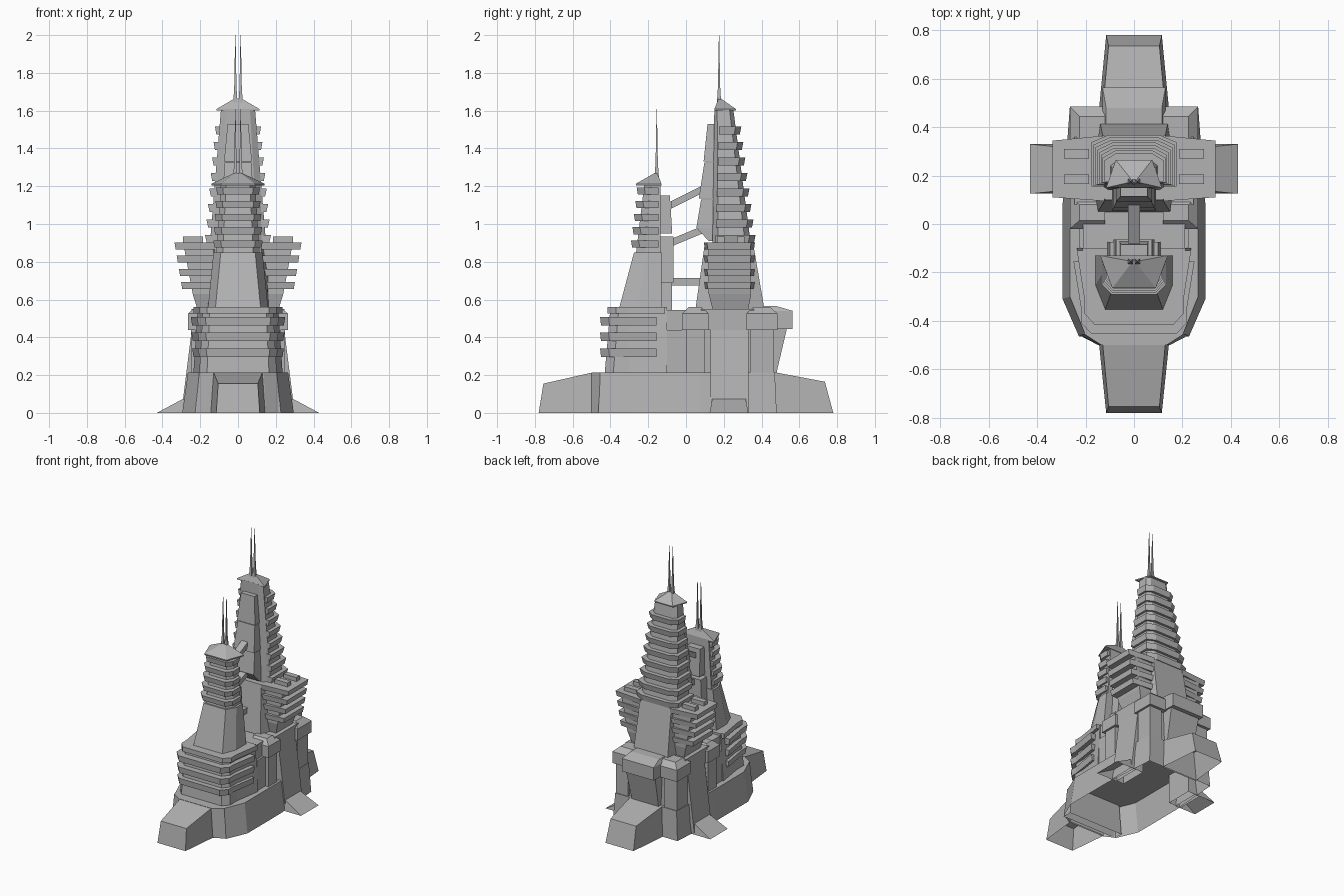
import bpy, bmesh
from mathutils import Vector

cube = bpy.data.objects.get("Cube")
if cube:
    bpy.data.objects.remove(cube)

stone = bpy.data.materials.new("stone_grey")
stone.use_nodes = True
grey = (0.45, 0.45, 0.45, 1)
stone.diffuse_color = grey
stone.node_tree.nodes["Principled BSDF"].inputs["Base Color"].default_value = grey


def skin(name, loops, pair=False, closed=True):
    """Skin matching loops, cap the ends, and mirror the part if it is one of a pair."""
    bm = bmesh.new()
    rows = [[bm.verts.new(point) for point in loop] for loop in loops]
    for low, high in zip(rows, rows[1:]):
        for i in range(len(low)):
            bm.faces.new((low[i - 1], low[i], high[i], high[i - 1]))
    bm.faces.new(rows[-1])
    if closed:
        bm.faces.new(reversed(rows[0]))
    bmesh.ops.recalc_face_normals(bm, faces=bm.faces)
    mesh = bpy.data.meshes.new(name)
    bm.to_mesh(mesh)
    bm.free()
    mesh.materials.append(stone)
    part = bpy.data.objects.new(name, mesh)
    bpy.context.collection.objects.link(part)
    if pair:
        part.modifiers.new("Mirror", "MIRROR").use_mirror_merge = False


def plan(width, front, back, nose=0, tail=0, narrow=0.7, stern=0.7):
    """Symmetric floor plan whose front and back corners may be cut off."""
    half = [(width * narrow, front)] if nose else []
    half += [(width, front + nose), (width, back - tail)]
    if tail:
        half.append((width * stern, back))
    return half + [(-x, y) for x, y in reversed(half)]


def keep_plan(width, front, back):
    """Faceted plan of the forward keep, widening towards the back."""
    return plan(width, front, back, nose=0.045, tail=0.2, narrow=0.8, stern=1.15)


def slab(inner, outer, front, back):
    """Off-centre floor plan for one of a pair."""
    return [(inner, front), (outer, front), (outer, back), (inner, back)]


def loft(name, bottom, top, lower, upper=None, **options):
    """Straight or tapered storey between two floor plans."""
    levels = ((bottom, lower), (top, upper or lower))
    skin(name, [[Vector((x, y, z)) for x, y in shape] for z, shape in levels], **options)


def profile(name, points):
    """Side profile of (y, z, half width) carried across the centre line."""
    skin(name, [[Vector((side * w, y, z)) for y, z, w in points] for side in (-1, 1)])


def lerp(a, b, t):
    return a + (b - a) * t


# Hull and shoulders, open underneath
deck = 0.215
loft("hull", 0, deck,
     plan(0.295, front=-0.465, back=0.48, nose=0.155, tail=0.4, narrow=0.77, stern=0.9),
     plan(0.265, front=-0.45, back=0.47, nose=0.15, tail=0.4, narrow=0.77, stern=0.95),
     closed=False)
loft("hull_shoulder", 0, deck,
     plan(0.225, front=-0.5, back=-0.4, nose=0.04, narrow=0.66),
     plan(0.205, front=-0.5, back=-0.4, nose=0.045, narrow=0.66), closed=False)

# Prow and stern, wedges that drop away from the deck
for name, side, root, lip, height in (("prow", -1, 0.49, 0.755, 0.155), ("stern", 1, 0.47, 0.735, 0.165)):
    sill = [(0.145, root, 0), (0.115, 0.78, 0)]
    roof = [(0.13, root, deck), (0.105, lip, height)]
    skin(name, [[Vector((x, side * y, z)) for x, y, z in half]
                + [Vector((-x, side * y, z)) for x, y, z in reversed(half)]
                for half in (sill, roof)], closed=False)

# Side buttresses and ramps
loft("hull_buttress", 0, 0.44, slab(0.2, 0.3, 0.13, 0.33), slab(0.2, 0.245, 0.13, 0.33),
     pair=True, closed=False)
loft("side_ramp", 0, 0.08, slab(0.26, 0.43, 0.125, 0.33), slab(0.26, 0.28, 0.14, 0.315),
     pair=True, closed=False)

# Middle block with corner columns and bevelled caps
loft("middle_block", deck, 0.545, plan(0.21, front=-0.12, back=0.45), closed=False)
loft("forward_wall", deck, 0.44, plan(0.225, front=-0.1, back=0.1), closed=False)
loft("side_band", 0.44, 0.55, plan(0.245, front=0.08, back=0.36))
for name, front, back in (("forward", 0, 0.1), ("rear", 0.34, 0.465)):
    cap = slab(0.12, 0.265, front - 0.02, back + 0.02)
    crown = slab(0.12, 0.225, front + 0.015, back - 0.02)
    loft(name + "_column", deck, 0.45, slab(0.15, 0.25, front, back), pair=True, closed=False)
    loft(name + "_cap", 0.44, 0.525, cap, pair=True)
    loft(name + "_cap_bevel", 0.525, 0.56, cap, crown, pair=True)
loft("stern_wall", deck, 0.45, plan(0.11, front=0.4, back=0.48),
     plan(0.12, front=0.4, back=0.535), closed=False)
balcony = plan(0.13, front=0.38, back=0.565)
loft("stern_balcony", 0.445, 0.54, balcony)
loft("stern_balcony_bevel", 0.54, 0.565, balcony, plan(0.115, front=0.38, back=0.48))

# Forward keep: faceted core, terraces and parapet
loft("keep_core", deck, 0.56, keep_plan(0.205, -0.43, -0.1), keep_plan(0.185, -0.4, -0.1), closed=False)
for i in range(3):
    bottom = lerp(0.297, 0.38, i)
    width = lerp(0.205, 0.208, i)
    loft("keep_terrace", bottom, bottom + 0.045,
         keep_plan(width, -0.45, -0.155), keep_plan(width * 1.03, -0.455, -0.155))
loft("keep_parapet", 0.525, 0.56, keep_plan(0.205, -0.415, -0.11))

# Forward tower: tapered shaft, core and tiers
loft("front_shaft", 0.55, 0.85,
     plan(0.16, front=-0.355, back=-0.13, nose=0.1, narrow=0.75),
     plan(0.13, front=-0.275, back=-0.13, nose=0.07))
loft("front_tower_core", 0.84, 1.22,
     plan(0.115, front=-0.265, back=-0.135, nose=0.05),
     plan(0.09, front=-0.22, back=-0.135, nose=0.04))
tiers = 5
for i in range(tiers):
    t = i / (tiers - 1)
    bottom = lerp(0.875, 1.155, t)
    front = lerp(-0.285, -0.255, t)
    width = lerp(0.125, 0.11, t)
    loft("front_tier", bottom, bottom + 0.038,
         plan(width, front, back=-0.145, nose=0.04),
         plan(width * 1.05, front - 0.006, back=-0.145, nose=0.04))

# Rear tower: flared shaft, core and tiers
loft("rear_shaft", 0.55, 0.9,
     plan(0.17, front=0.05, back=0.415, nose=0.15, tail=0.2, narrow=0.88, stern=0.82),
     plan(0.17, front=0.1, back=0.355, nose=0.1, tail=0.15, stern=0.75))
loft("rear_tower_core", 0.88, 1.61,
     plan(0.15, front=0.14, back=0.345, nose=0.03, tail=0.03),
     plan(0.09, front=0.15, back=0.25, nose=0.015, tail=0.02))
tiers = 8
for i in range(tiers):
    t = i / (tiers - 1)
    bottom = lerp(0.9, 1.475, t)
    front = lerp(0.155, 0.175, t)
    back = lerp(0.36, 0.285, t)
    width = lerp(0.165, 0.115, t)
    loft("rear_tier", bottom, bottom + 0.042,
         plan(width, front, back, tail=0.03, stern=0.6),
         plan(width * 1.06, front, back + 0.008, tail=0.03, stern=0.6))

# Spine columns on the facing sides of the towers
loft("rear_spine_top", 1.33, 1.53, plan(0.074, 0.093, 0.17), plan(0.055, 0.114, 0.17))
loft("rear_spine_middle", 1.135, 1.325, plan(0.084, 0.068, 0.18), plan(0.07, 0.097, 0.18))
loft("rear_spine_low", 0.98, 1.13, plan(0.09, 0.055, 0.18), plan(0.08, 0.08, 0.18))
loft("rear_spine_foot", 0.91, 0.98, plan(0.09, 0.12, 0.18), plan(0.09, 0.055, 0.18))
loft("front_spine_top", 0.95, 1.15, plan(0.06, -0.14, -0.073), plan(0.055, -0.14, -0.085))
loft("front_spine_middle", 0.69, 0.935, plan(0.085, -0.14, -0.065), plan(0.075, -0.14, -0.065))
loft("front_spine_low", 0.54, 0.69, plan(0.11, -0.14, -0.075), plan(0.1, -0.14, -0.075))

# Bridges, the upper two climbing to the rear tower
span, thick = 0.025, 0.04
for start, end in ((1.08, 1.17), (0.88, 0.955), (0.675, 0.675)):
    profile("bridge", [(-0.08, start, span), (0.1, end, span),
                       (0.1, end + thick, span), (-0.08, start + thick, span)])

# Side wings with balconies and roof boxes
body = slab(0.1, 0.24, 0.12, 0.345)
loft("wing_foot", 0.55, 0.63, slab(0.1, 0.215, 0.14, 0.33), body, pair=True)
loft("wing_body", 0.63, 0.9, body, slab(0.1, 0.29, 0.12, 0.345), pair=True)
balconies = 4
for i in range(balconies):
    t = i / (balconies - 1)
    bottom = lerp(0.655, 0.865, t)
    outer = lerp(0.295, 0.33, t)
    edge = [(0.12, 0.1), (outer, 0.115), (outer, 0.34), (0.12, 0.36)]
    loft("wing_balcony", bottom, bottom + 0.038, edge,
         [(x * 1.02, lerp(0.23, y, 1.04)) for x, y in edge], pair=True)
for front in (0.165, 0.27):
    loft("wing_roof_box", 0.89, 0.933, slab(0.185, 0.29, front, front + 0.04), pair=True)

# Roofs with twin masts that thin towards the tip
for name, eaves, centre, tip, shape in (
        ("front", 1.205, -0.155, 1.61, [(0.09, -0.265), (0.14, -0.13)]),
        ("rear", 1.6, 0.175, 2, [(0.075, 0.265), (0.115, 0.15)])):
    outline = shape + [(-x, y) for x, y in reversed(shape)]
    peak = eaves + 0.065
    crown = [(x * 0.15, lerp(centre, y, 0.1)) for x, y in outline]
    loft(name + "_eaves", eaves, eaves + 0.008, outline)
    loft(name + "_roof", eaves + 0.008, peak, outline, crown)
    mast = []
    for height, radius in ((eaves, 0.014), (peak + 0.06, 0.006), (tip, 0.001)):
        square = ((1, 1), (-1, 1), (-1, -1), (1, -1))
        mast.append([Vector((0.014 + radius * x, centre + radius * y, height)) for x, y in square])
    skin(name + "_mast", mast, pair=True)
